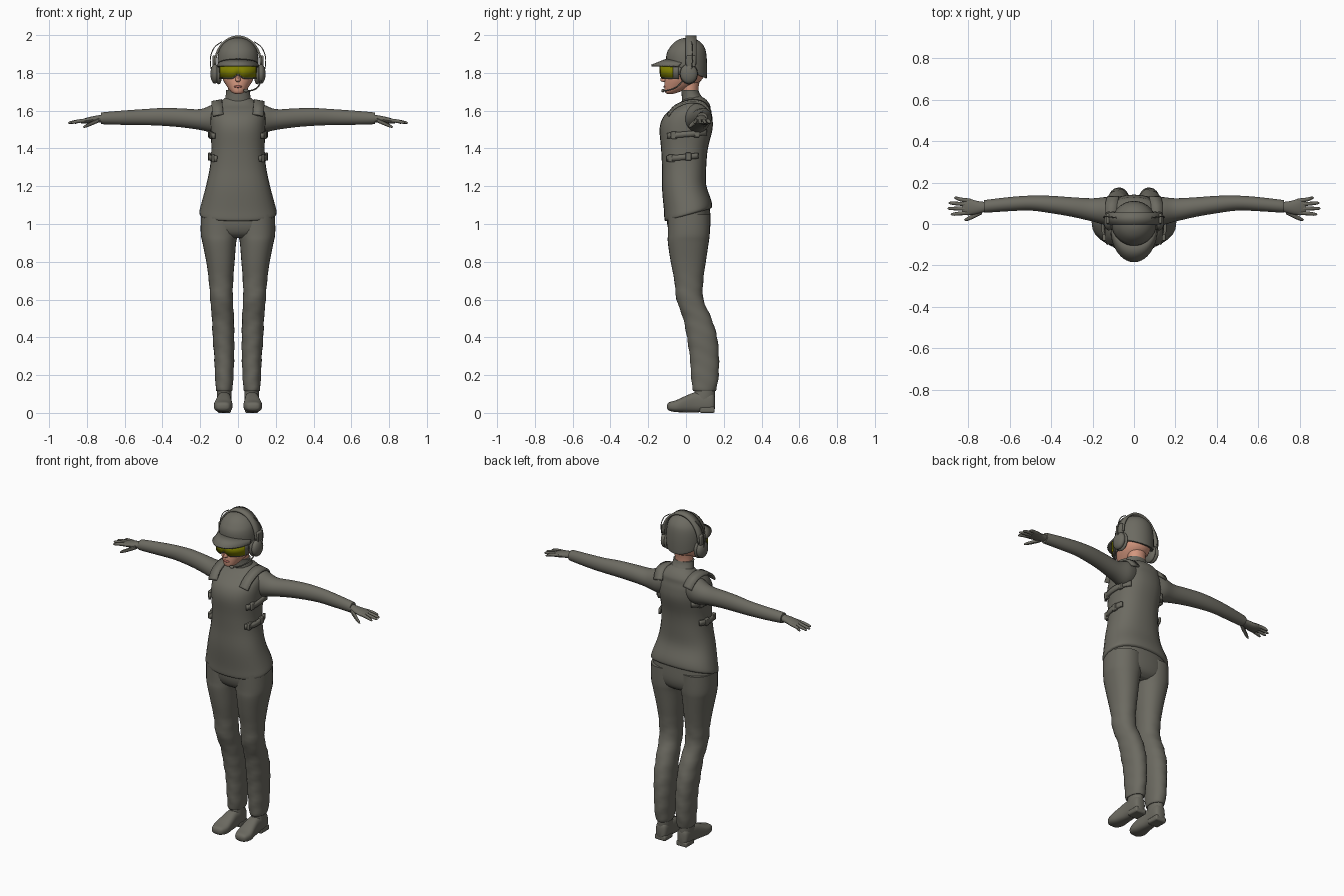
import bpy, bmesh, math
from mathutils import Vector

cube = bpy.data.objects.get("Cube")
if cube:
    bpy.data.objects.remove(cube, do_unlink=True)


def material(name, rgb):
    m = bpy.data.materials.new(name)
    m.use_nodes = True
    m.diffuse_color = (*rgb, 1)
    bsdf = next(n for n in m.node_tree.nodes if n.type == "BSDF_PRINCIPLED")
    bsdf.inputs["Base Color"].default_value = (*rgb, 1)
    return m


GREY = material("olive_grey", (0.15, 0.145, 0.12))
SKIN = material("skin", (0.66, 0.31, 0.21))
LENS = material("olive_lens", (0.21, 0.21, 0.0))
LIPS = material("lips", (0.5, 0.16, 0.13))
SIDES = (("left_", 1), ("right_", -1))


def finish(name, bm, mat, angle=40):
    bmesh.ops.recalc_face_normals(bm, faces=bm.faces)
    me = bpy.data.meshes.new(name)
    bm.to_mesh(me)
    bm.free()
    me.materials.append(mat)
    ob = bpy.data.objects.new(name, me)
    bpy.context.collection.objects.link(ob)
    bpy.ops.object.select_all(action="DESELECT")
    ob.select_set(True)
    bpy.context.view_layer.objects.active = ob
    bpy.ops.object.shade_smooth_by_angle(angle=math.radians(angle))
    return ob


def spline(rows, steps=4):
    """Catmull-Rom through rows of equal length."""
    rows = [Vector(r) for r in rows]
    out = []
    for i in range(len(rows) - 1):
        a, b, c, d = rows[max(i - 1, 0)], rows[i], rows[i + 1], rows[min(i + 2, len(rows) - 1)]
        for s in range(steps):
            t = s / steps
            out.append(0.5 * (2 * b + (c - a) * t + (2 * a - 5 * b + 4 * c - d) * t * t
                              + (3 * b - a - 3 * c + d) * t ** 3))
    return out + [rows[-1]]


def oval(ang, n):
    c, s = math.cos(ang), math.sin(ang)
    return (math.copysign(abs(c) ** (2 / n), c), math.copysign(abs(s) ** (2 / n), s))


def loft(name, rings, mat, axis="z", n=2, sx=1, sides=28, steps=4, tilt=None, fold=0):
    """Skin over rings of (position, centre a, centre b, radius a, radius b)."""
    bm = bmesh.new()
    loops = []
    for t, a, b, ra, rb in spline(rings, steps):
        loop = []
        for k in range(sides):
            ang = 2 * math.pi * k / sides
            u, v = oval(ang, n)
            f = 1 + fold * math.sin(t * 75 + 2 * math.sin(ang * 2)) * (t < 0.72)
            p, q = a + max(ra, 0.001) * f * u, b + max(rb, 0.001) * f * v
            co = {"z": (p, q, t), "x": (t, p, q), "y": (p, t, q)}[axis]
            x, y, z = co
            if tilt:
                slope, low, high = tilt
                z += slope * y * min(1, max(0, (high - t) / (high - low)))
            loop.append(bm.verts.new((x * sx, y, z)))
        loops.append(loop)
    for p, q in zip(loops, loops[1:]):
        for k in range(sides):
            j = (k + 1) % sides
            bm.faces.new((p[k], p[j], q[j], q[k]))
    bm.faces.new(loops[0])
    bm.faces.new(loops[-1])
    return finish(name, bm, mat)


def ribbon(name, pairs, thick, mat):
    """Strip between paired edge points, given thickness."""
    bm = bmesh.new()
    vs = [(bm.verts.new(a), bm.verts.new(b)) for a, b in pairs]
    for p, q in zip(vs, vs[1:]):
        bm.faces.new((p[0], q[0], q[1], p[1]))
    ob = finish(name, bm, mat)
    mod = ob.modifiers.new("thickness", "SOLIDIFY")
    mod.thickness, mod.offset = thick, 0
    return ob


def blob(name, loc, size, mat, boxy=False):
    bm = bmesh.new()
    if boxy:
        bmesh.ops.create_cube(bm, size=2)
    else:
        bmesh.ops.create_uvsphere(bm, u_segments=24, v_segments=14, radius=1)
    for v in bm.verts:
        v.co = Vector(loc) + v.co * Vector(size)
    ob = finish(name, bm, mat)
    if boxy:
        mod = ob.modifiers.new("soft_edges", "BEVEL")
        mod.width, mod.segments = min(size) * 0.5, 2
    return ob


def wire(name, pts, radius, mat):
    cu = bpy.data.curves.new(name, "CURVE")
    cu.dimensions, cu.bevel_depth, cu.bevel_resolution = "3D", radius, 2
    path = spline(pts, 6)
    sp = cu.splines.new("POLY")
    sp.points.add(len(path) - 1)
    for pt, co in zip(sp.points, path):
        pt.co = (*co, 1)
    cu.materials.append(mat)
    ob = bpy.data.objects.new(name, cu)
    bpy.context.collection.objects.link(ob)
    bpy.ops.object.select_all(action="DESELECT")
    ob.select_set(True)
    bpy.context.view_layer.objects.active = ob
    bpy.ops.object.convert(target="MESH")


# Jacket, pelvis and collar
loft("jacket", [(1.045, 0, .012, .195, .118), (1.055, 0, .012, .205, .126), (1.1, 0, .008, .196, .125),
                (1.2, 0, -.01, .17, .117), (1.3, 0, -.01, .149, .117), (1.4, 0, -.008, .141, .124),
                (1.5, 0, 0, .146, .14), (1.56, 0, .008, .146, .132), (1.6, 0, .022, .138, .11),
                (1.63, 0, .042, .115, .085), (1.66, 0, .045, .078, .06), (1.68, 0, .03, .05, .04)],
     GREY, n=2.35, tilt=(.28, 1.05, 1.25))
loft("trouser_seat", [(.925, 0, .018, .1, .07), (.95, 0, .017, .17, .1), (1, 0, .015, .196, .115),
                      (1.08, 0, .012, .19, .115)], GREY, n=2.3)
loft("collar", [(1.62, 0, .045, .08, .065), (1.66, 0, .035, .069, .057), (1.69, 0, .025, .064, .048),
                (1.71, 0, .02, .063, .046)], GREY)

# Limbs
FINGERS = (("index", .055, .047, .885), ("middle", .074, .075, .9), ("ring", .094, .101, .895),
           ("little", .112, .126, .87))
for side, s in SIDES:
    loft(side + "trouser_leg",
         [(1.05, .098, .015, .098, .113), (.95, .099, .015, .098, .111), (.9, .099, .012, .089, .108),
          (.8, .093, .012, .075, .093), (.7, .09, .015, .064, .076), (.6, .087, .021, .06, .071),
          (.5, .08, .06, .058, .075), (.4, .077, .085, .057, .08), (.3, .073, .097, .053, .077),
          (.2, .073, .1, .049, .073), (.125, .073, .098, .044, .063), (.115, .073, .098, .036, .053)],
         GREY, n=2.2, sx=s, fold=.025)
    loft(side + "sleeve",
         [(.08, .06, 1.565, .06, .075), (.13, .062, 1.558, .068, .076), (.2, .068, 1.553, .056, .055),
          (.3, .082, 1.562, .047, .05), (.4, .094, 1.567, .042, .047), (.5, .101, 1.566, .036, .042),
          (.6, .096, 1.563, .034, .038), (.71, .086, 1.56, .031, .032), (.725, .085, 1.559, .029, .028)],
         GREY, "x", sx=s)
    loft(side + "palm",
         [(.71, .083, 1.56, .022, .02), (.76, .08, 1.554, .032, .018), (.8, .083, 1.548, .041, .015),
          (.83, .085, 1.543, .038, .01)], GREY, "x", sx=s, sides=16)
    for finger, y0, y1, tip in FINGERS:
        loft(side + finger + "_finger",
             [(.79, y0, 1.55, .01, .01), (.84, (y0 + y1) / 2, 1.545, .0095, .01),
              (tip - .01, y1, 1.537, .007, .007), (tip, y1, 1.535, .001, .001)], GREY, "x", sx=s, sides=10)
    loft(side + "thumb", [(.735, .06, 1.55, .014, .012), (.78, .036, 1.53, .012, .011),
                          (.81, .022, 1.517, .008, .008), (.82, .02, 1.513, .001, .001)],
         GREY, "x", sx=s, sides=10)
    # Shoes
    loft(side + "shoe",
         [(-.1, .08, .034, .016, .008), (-.09, .08, .034, .036, .022), (-.05, .079, .036, .049, .032),
          (0, .076, .047, .044, .044), (.05, .074, .056, .038, .053), (.12, .073, .058, .037, .053),
          (.145, .073, .055, .03, .047), (.153, .073, .052, .014, .03)], GREY, "y", n=2.7, sx=s)
    loft(side + "shoe_ankle", [(.06, .073, .09, .037, .06), (.1, .073, .098, .038, .055),
                               (.16, .073, .1, .036, .052)], GREY, sx=s)
    blob(side + "shoe_heel", (s * .073, .112, .016), (.036, .04, .016), GREY, True)
    # Vest shoulder piece and side straps with buckles
    over = spline([(.105, -.095, 1.575), (.11, -.055, 1.62), (.112, .02, 1.648), (.11, .09, 1.638), (.1, .13, 1.59)])
    ribbon(side + "shoulder_strap", [((s * (x - .028), y, z + .006), (s * (x + .028), y, z - .004))
                                     for x, y, z in over], .012, GREY)
    for label, z, rx, ry, start, end in (("upper", 1.475, .152, .142, -38, 48), ("lower", 1.355, .151, .126, -45, 28)):
        pts = []
        for k in range(17):
            u, v = oval(math.radians(start + (end - start) * k / 16), 2.35)
            pts.append((s * rx * u, ry * v - .004, z + .012 * v))
        ribbon(side + label + "_strap", [((x, y, h - .015), (x, y, h + .015)) for x, y, h in pts], .012, GREY)
        for k in (3, 11):
            x, y, h = pts[k]
            blob(f"{side}{label}_buckle_{k}", (x, y, h), (.009, .016, .021), GREY, True)

# Head
loft("neck", [(1.66, 0, .025, .052, .042), (1.72, 0, .02, .053, .046), (1.79, 0, .025, .058, .055)], SKIN)
loft("head", [(1.688, 0, -.085, .012, .014), (1.698, 0, -.075, .034, .036), (1.73, 0, -.037, .06, .078),
              (1.77, 0, -.012, .082, .1), (1.82, 0, 0, .092, .101), (1.88, 0, .003, .09, .095),
              (1.94, 0, .005, .05, .05)], SKIN, n=2.1)
loft("nose", [(1.752, 0, -.115, .006, .006), (1.76, 0, -.118, .014, .018), (1.785, 0, -.112, .01, .017),
              (1.81, 0, -.1, .007, .012)], SKIN, sides=12)
blob("lips", (0, -.113, 1.727), (.022, .007, .006), LIPS)

# Goggles
def arc(radius, low, high, notch, spread):
    rows = []
    for k in range(-14, 15):
        a = math.radians(spread * k / 14)
        x, y = radius * math.sin(a), -.035 - radius * math.cos(a)
        rows.append(((x, y, low + notch * math.exp(-(x / .018) ** 2)), (x, y, high)))
    return rows


ribbon("goggle_frame", arc(.09, 1.768, 1.85, .02, 88), .018, GREY)
ribbon("goggle_lens", arc(.101, 1.776, 1.838, .02, 70), .006, LENS)
ribbon("goggle_strap", [((.1 * math.cos(a), .105 * math.sin(a), 1.79), (.1 * math.cos(a), .105 * math.sin(a), 1.83))
                        for a in [math.radians(-30 + 10 * k) for k in range(25)]], .008, GREY)

# Cap
loft("cap_crown", [(1.815, 0, .003, .104, .104), (1.825, 0, .003, .108, .108), (1.88, 0, .004, .108, .107),
                   (1.925, 0, .006, .098, .097), (1.96, 0, .008, .072, .072), (1.98, 0, .009, .038, .038),
                   (1.986, 0, .01, .004, .004)], GREY, tilt=(-.42, 1.82, 1.93))
brim = []
for k in range(-12, 13):
    a = math.radians(80 * k / 12)
    sn, cs = math.sin(a), math.cos(a)
    brim.append(((.1 * sn, -.09 * cs, 1.852 + .024 * cs), (.112 * sn, -.015 - .168 * cs, 1.833 + .006 * cs)))
ribbon("cap_brim", brim, .009, GREY)

# Headset
band = []
for k in range(25):
    a = math.pi * k / 24
    x, z = .122 * math.cos(a), 1.845 + .147 * math.sin(a)
    band.append(((x, -.003, z), (x, .055, z)))
ribbon("headset_band", band, .012, GREY)
for side, s in SIDES:
    blob(side + "ear_cup", (s * .122, .015, 1.795), (.024, .046, .052), GREY)
    blob(side + "ear_cushion", (s * .102, .015, 1.795), (.018, .048, .056), GREY)
    blob(side + "band_joint", (s * .125, .026, 1.862), (.011, .024, .03), GREY, True)
    wire(side + "headset_wire", [(s * .085, .03, 1.965), (s * .125, .035, 1.935), (s * .146, .035, 1.88),
                                 (s * .143, .03, 1.82)], .0025, GREY)
wire("microphone_boom", [(.125, -.01, 1.765), (.105, -.05, 1.725), (.075, -.095, 1.708), (.045, -.122, 1.706)],
     .004, GREY)
blob("microphone", (.042, -.122, 1.706), (.014, .009, .009), GREY)
